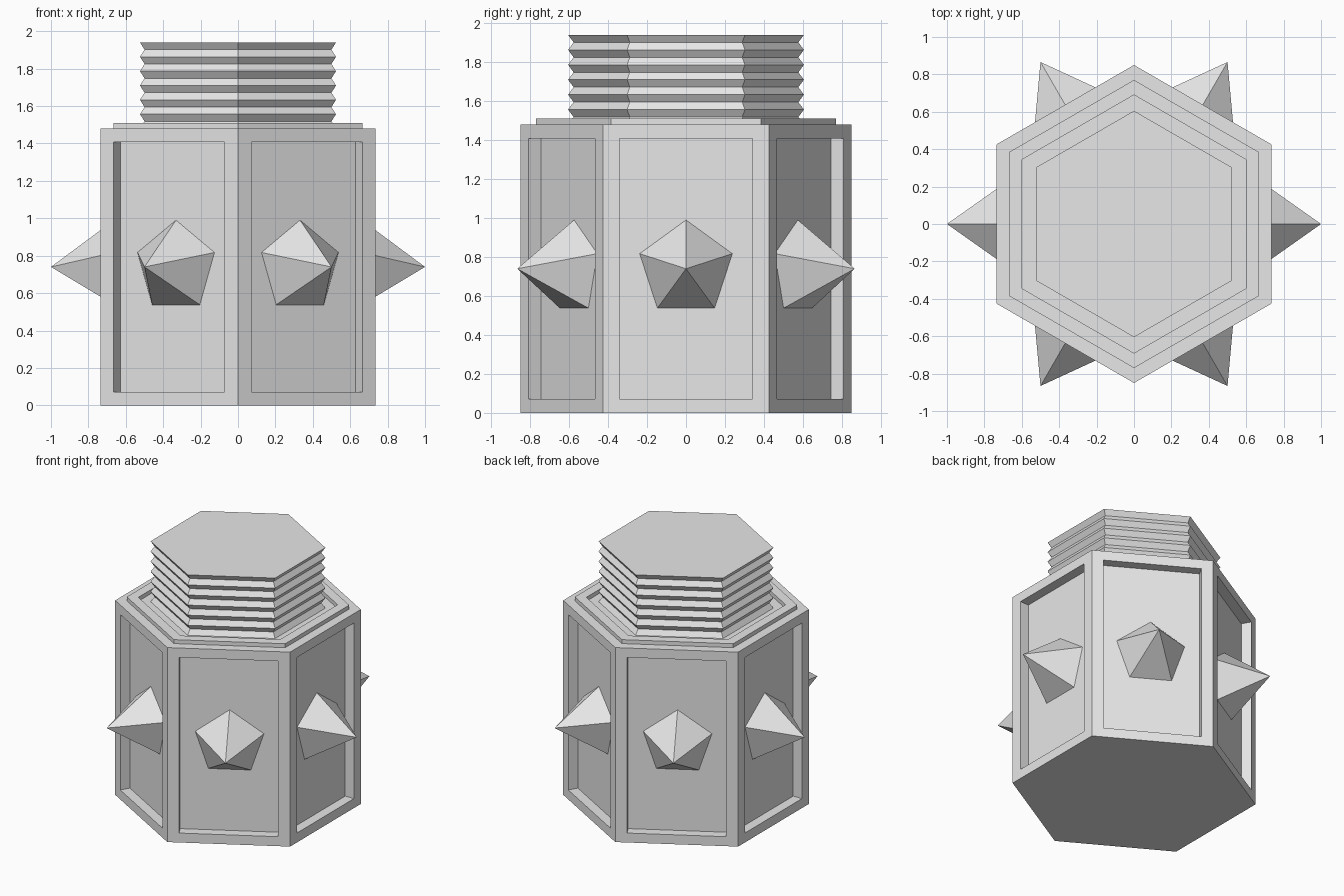
import bpy, bmesh
from math import sin, cos, pi, radians
from mathutils import Matrix, Vector

cube = bpy.data.objects.get("Cube")
if cube:
    bpy.data.objects.remove(cube, do_unlink=True)

RADIUS, HEIGHT = 0.85, 1.48
APOTHEM = RADIUS * cos(pi / 6)
RECESS = 0.073

grey = bpy.data.materials.new("plain_grey")
grey.use_nodes = True
grey.diffuse_color = (0.8, 0.8, 0.8, 1)
grey.node_tree.nodes["Principled BSDF"].inputs["Base Color"].default_value = grey.diffuse_color


def loft(rings, sides=6, phase=pi / 2, bottom=True, top=True):
    """Stack regular polygons given as (radius, z) and skin them."""
    bm = bmesh.new()
    loops = []
    for r, z in rings:
        angles = [phase + 2 * pi * i / sides for i in range(sides)]
        loops.append([bm.verts.new((r * cos(a), r * sin(a), z)) for a in angles])
    for low, high in zip(loops, loops[1:]):
        for i in range(sides):
            j = (i + 1) % sides
            bm.faces.new((low[i], low[j], high[j], high[i]))
    if bottom:
        bm.faces.new(loops[0][::-1])
    if top:
        bm.faces.new(loops[-1])
    return bm


def finish(bm, name, matrix=None):
    mesh = bpy.data.meshes.new(name)
    bm.to_mesh(mesh)
    bm.free()
    mesh.materials.append(grey)
    obj = bpy.data.objects.new(name, mesh)
    bpy.context.collection.objects.link(obj)
    if matrix:
        obj.matrix_world = matrix
    return obj


# Hexagonal body with a recessed panel on each side
bm = loft([(RADIUS, 0), (RADIUS, HEIGHT)])
bm.normal_update()
panels = [f for f in bm.faces if abs(f.normal.z) < 0.5]
bmesh.ops.inset_individual(bm, faces=panels, thickness=0.072, use_even_offset=True)
for face in panels:
    centre = face.calc_center_median()
    for v in face.verts:
        v.co.xy = v.co.xy.lerp(centre.xy, 0.03)
for face in bmesh.ops.extrude_discrete_faces(bm, faces=panels)["faces"]:
    face.normal_update()
    bmesh.ops.translate(bm, verts=face.verts, vec=-RECESS * face.normal)
finish(bm, "body")

# Raised rim around the shoulder
finish(loft([(0.77, HEIGHT), (0.77, 1.51), (0.69, 1.51), (0.69, HEIGHT)],
            bottom=False, top=False), "shoulder_rim")

# Ribbed neck: alternating wide and narrow rings
step = (1.94 - HEIGHT) / 12
neck = [(0.577 if i % 2 else 0.605, HEIGHT + i * step) for i in range(13)]
finish(loft(neck, bottom=False), "ribbed_neck")

# Five-sided spike in the middle of each panel
for i in range(6):
    angle = radians(60 * i)
    out = Vector((cos(angle), sin(angle), 0))
    up = Vector((0, 0, 1))
    frame = Matrix((up, out.cross(up), out)).transposed().to_4x4()
    base = APOTHEM - RECESS
    frame.translation = out * base + up * HEIGHT / 2
    bm = loft([(0.25, 0), (0, 1 - base)], sides=5, phase=0, top=False)
    bmesh.ops.remove_doubles(bm, verts=bm.verts, dist=0.001)
    finish(bm, f"spike_{i + 1}", frame)
